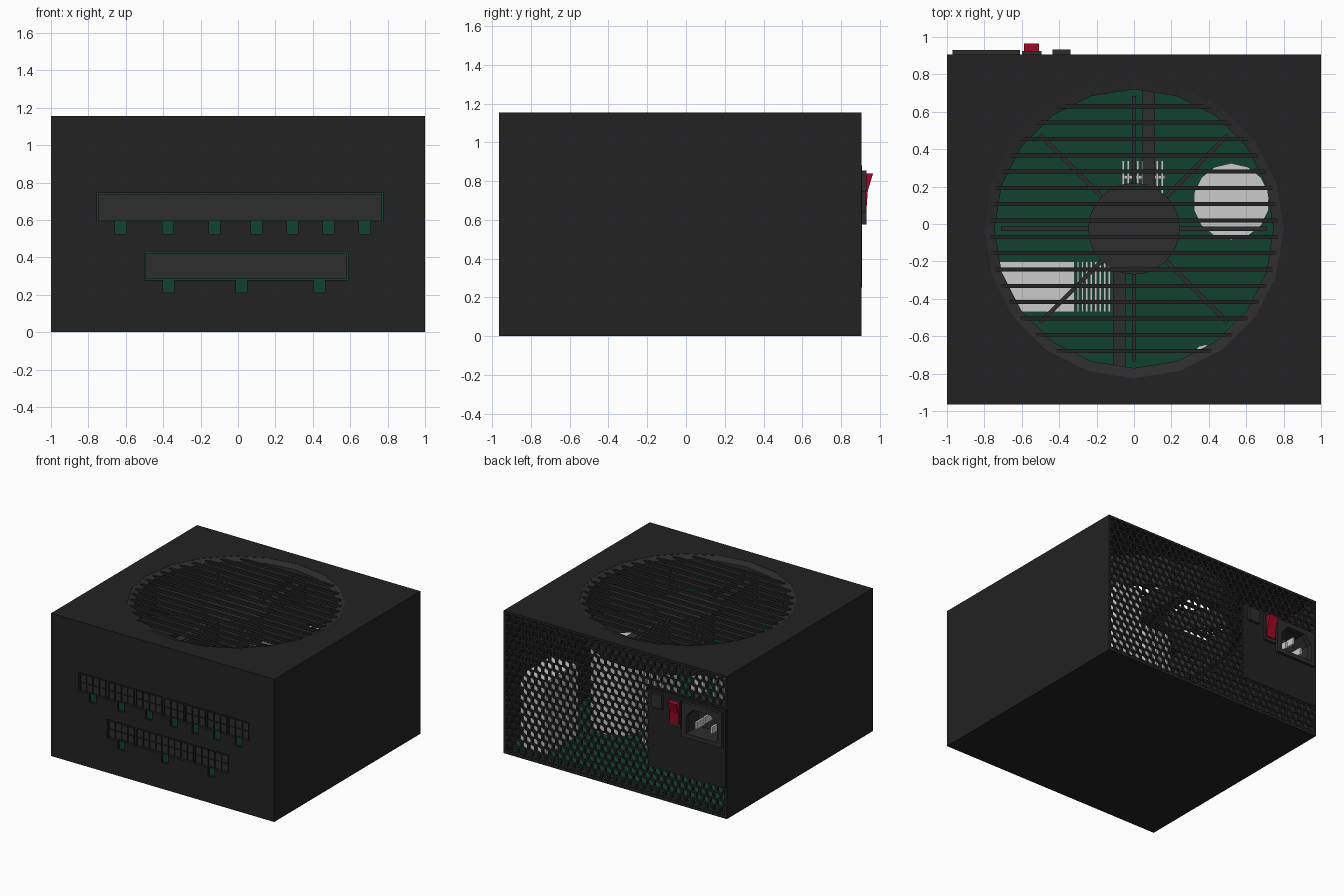
import bpy, bmesh
from math import pi, cos, sin, sqrt, radians
from mathutils import Vector, Matrix

if "Cube" in bpy.data.objects:
    bpy.data.objects.remove(bpy.data.objects["Cube"])


def mat(name, c):
    m = bpy.data.materials.new(name)
    m.diffuse_color = (*c, 1)
    m.use_nodes = True
    m.node_tree.nodes["Principled BSDF"].inputs["Base Color"].default_value = m.diffuse_color
    return m


DARK = mat("dark_metal", (0.016, 0.016, 0.016))
PLASTIC = mat("dark_plastic", (0.026, 0.026, 0.026))
GREEN = mat("board_green", (0.005, 0.055, 0.028))
RED = mat("switch_red", (0.33, 0.003, 0.018))
LIGHT = mat("light_metal", (0.55, 0.55, 0.55))
CY, TOP, BACK, FRONT = -0.025, 1.155, 0.905, -0.965


def finish(name, bm, m):
    bmesh.ops.recalc_face_normals(bm, faces=bm.faces)
    me = bpy.data.meshes.new(name)
    bm.to_mesh(me)
    bm.free()
    ob = bpy.data.objects.new(name, me)
    bpy.context.collection.objects.link(ob)
    if m:
        me.materials.append(m)
    return ob


def add_box(bm, x0, x1, y0, y1, z0, z1, rot=None):
    c = Vector((x0 + x1, y0 + y1, z0 + z1)) / 2
    M = Matrix.Translation(c) @ Matrix.Diagonal((x1 - x0, y1 - y0, z1 - z0, 1))
    bmesh.ops.create_cube(bm, size=1, matrix=(rot or Matrix()) @ M)


def boxes(name, m, *dims):
    bm = bmesh.new()
    for d in dims:
        add_box(bm, *d)
    return finish(name, bm, m)


def cyl(name, m, x, y, z0, z1, r, n):
    bm = bmesh.new()
    bmesh.ops.create_cone(bm, cap_ends=True, segments=n, radius1=r, radius2=r, depth=z1 - z0,
                          matrix=Matrix.Translation((x, y, (z0 + z1) / 2)))
    return finish(name, bm, m)


def prism(name, m, pts, to3d, a, b):
    # extrude a 2D outline between two depths
    bm = bmesh.new()
    f = bm.faces.new([bm.verts.new(to3d(u, v, a)) for u, v in pts])
    r = bmesh.ops.extrude_face_region(bm, geom=[f])
    d = Vector(to3d(0, 0, b)) - Vector(to3d(0, 0, a))
    bmesh.ops.translate(bm, vec=d, verts=[e for e in r["geom"] if isinstance(e, bmesh.types.BMVert)])
    return finish(name, bm, m)


def cut(ob, cutter, keep=False):
    mod = ob.modifiers.new("cut", "BOOLEAN")
    mod.operation, mod.solver, mod.object = "DIFFERENCE", "EXACT", cutter
    bpy.context.view_layer.objects.active = ob
    bpy.ops.object.modifier_apply(modifier=mod.name)
    if not keep:
        bpy.data.objects.remove(cutter)


# case shell, open at the back, with a fan opening in the top
case = boxes("case", DARK, (-1, 1, FRONT, BACK, 0, TOP))
cut(case, boxes("cutter", None, (-0.98, 0.98, FRONT + 0.02, 1.2, 0.02, TOP - 0.02)))
cut(case, cyl("cutter", None, 0, CY, 1.0, 1.3, 0.8, 20))

# front socket rows: slot x range, z base, (x0, x1, columns)
rows = [(-0.755, 0.775, 0.592, [(-0.743, -0.513, 4), (-0.487, -0.262, 4), (-0.24, -0.01, 4),
                                (0.01, 0.187, 3), (0.203, 0.38, 3), (0.396, 0.572, 3), (0.588, 0.768, 3)]),
        (-0.5, 0.59, 0.28, [(-0.487, -0.257, 4), (-0.235, 0.272, 9), (0.288, 0.583, 5)])]
for i, (s0, s1, z, socks) in enumerate(rows):
    cut(case, boxes("cutter", None, (s0, s1, -1.1, -0.9, z, z + 0.152)))
    boxes(f"socket_row_body_{i}", PLASTIC, (s0 + 0.006, s1 - 0.006, -0.949, -0.92, z + 0.006, z + 0.143))
    for j, (a, b, n) in enumerate(socks):
        c = (a + b) / 2
        cut(case, boxes("cutter", None, (c - 0.03, c + 0.03, -1.1, -0.9, z - 0.067, z + 0.01)))
        # socket block with a pocket per pin
        bm = bmesh.new()
        w, h = (b - a) / n, 0.067
        zb, y = z + 0.008, FRONT + 0.003
        g = [[bm.verts.new((a + k * w, y, zb + r * h)) for k in range(n + 1)] for r in range(3)]
        cells = [bm.faces.new((g[r][k], g[r][k + 1], g[r + 1][k + 1], g[r + 1][k]))
                 for r in range(2) for k in range(n)]
        bmesh.ops.inset_individual(bm, faces=cells, thickness=0.006, depth=0)
        bmesh.ops.translate(bm, vec=(0, 0.012, 0), verts=list({v for f in cells for v in f.verts}))
        rim = [e for e in bm.edges if e.is_boundary]
        r = bmesh.ops.extrude_edge_only(bm, edges=rim)
        bmesh.ops.translate(bm, vec=(0, 0.03, 0),
                            verts=[e for e in r["geom"] if isinstance(e, bmesh.types.BMVert)])
        finish(f"socket_{i}_{j}", bm, PLASTIC)
boxes("socket_board", GREEN, (-0.82, 0.84, -0.93, -0.915, 0.18, 0.78))

# fan frame: sloped rim and duct wall, revolved
prof = [(0.805, TOP), (0.745, TOP - 0.02), (0.745, 0.9), (0.78, 0.9)]
bm = bmesh.new()
N = 20
rings = [[bm.verts.new((r * cos(2 * pi * k / N), CY + r * sin(2 * pi * k / N), z)) for r, z in prof]
         for k in range(N)]
for k in range(N):
    p, q = rings[k], rings[(k + 1) % N]
    for i in range(4):
        j = (i + 1) % 4
        bm.faces.new((p[i], q[i], q[j], p[j]))
finish("fan_frame", bm, PLASTIC)

# grill bars
bm = bmesh.new()
for i in range(16):
    d = (i - 7.5) * 0.0873
    hw = sqrt(0.775 ** 2 - d * d)
    add_box(bm, -hw, hw, CY + d - 0.011, CY + d + 0.011, TOP - 0.025, TOP - 0.003)
finish("grill_bars", bm, DARK)

# fan hub, blades and holding arms
cyl("fan_hub", PLASTIC, 0, CY, 0.9, 1.11, 0.245, 24)
bm = bmesh.new()
for k in range(8):
    add_box(bm, 0.2, 0.71, -0.012, 0.012, 0.93, 1.09,
            Matrix.Translation((0, CY, 0)) @ Matrix.Rotation(k * pi / 4, 4, "Z"))
finish("fan_blades", bm, PLASTIC)
boxes("fan_arms", PLASTIC, (0.045, 0.112, 0.17, 0.72, 0.9, 1.07), (-0.112, -0.045, -0.765, -0.22, 0.9, 1.07))

# circuit board and parts inside
boxes("main_board", GREEN, (-0.97, 0.97, -0.93, 0.87, 0.04, 0.06))
cyl("large_capacitor", LIGHT, 0.52, 0.12, 0.06, 0.74, 0.205, 14)
cyl("small_capacitor", LIGHT, 0.38, -0.71, 0.06, 0.4, 0.065, 12)
boxes("corner_block", LIGHT, (0.65, 0.88, 0.45, 0.86, 0.06, 0.65))
boxes("transformer", LIGHT, (-0.74, -0.33, -0.47, -0.2, 0.06, 0.6))
fins = [(-0.33 + 0.024 * i, -0.318 + 0.024 * i, -0.47, -0.2, 0.06, 0.6) for i in range(10)]
boxes("rear_heatsink", LIGHT, (-0.34, -0.11, -0.345, -0.325, 0.06, 0.59), *fins)
fins = [(-0.064 + 0.026 * i, -0.05 + 0.026 * i, 0.16, 0.34, 0.06, 0.78) for i in range(9)]
boxes("heatsink", LIGHT, (-0.06, 0.165, 0.24, 0.26, 0.06, 0.77), *fins)

# honeycomb back grille, leaving out the socket panel
bm = bmesh.new()
P = 0.0625
R = P / sqrt(3)
for row in range(24):
    for col in range(-17, 18):
        cx, cz = (col + 0.5 * (row % 2)) * P, row * R * 1.5
        if cx < -0.33 and 0.29 < cz < 0.84:
            continue
        ring = [[bm.verts.new((cx + r * sin(k * pi / 3), BACK, cz + r * cos(k * pi / 3))) for k in range(6)]
                for r in (R, R * 0.76)]
        for k in range(6):
            n = (k + 1) % 6
            bm.faces.new((ring[0][k], ring[0][n], ring[1][n], ring[1][k]))
bmesh.ops.remove_doubles(bm, verts=bm.verts, dist=0.001)
for co, no in (((0.985, 0, 0), (1, 0, 0)), ((-0.985, 0, 0), (-1, 0, 0)),
               ((0, 0, 0.015), (0, 0, -1)), ((0, 0, 1.14), (0, 0, 1))):
    bmesh.ops.bisect_plane(bm, geom=bm.verts[:] + bm.edges[:] + bm.faces[:], plane_co=co, plane_no=no,
                           clear_outer=True)
r = bmesh.ops.extrude_face_region(bm, geom=bm.faces[:])
bmesh.ops.translate(bm, vec=(0, -0.02, 0), verts=[e for e in r["geom"] if isinstance(e, bmesh.types.BMVert)])
finish("honeycomb_grille", bm, DARK)

# back panel with power inlet, pins, rocker switch and button
panel = boxes("back_panel", DARK, (-0.99, -0.295, 0.88, BACK + 0.002, 0.25, 0.88))
inlet = boxes("power_inlet", PLASTIC, (-0.97, -0.61, 0.74, 0.93, 0.575, 0.855))
hexa = [(-0.93, 0.61), (-0.65, 0.61), (-0.65, 0.75), (-0.71, 0.815), (-0.87, 0.815), (-0.93, 0.75)]
cavity = prism("cutter", None, hexa, lambda u, v, d: (u, d, v), 0.77, 1.0)
cut(panel, cavity, True)
cut(inlet, cavity)
boxes("inlet_pins", LIGHT, *[(x - 0.009, x + 0.009, 0.76, 0.9, z - 0.028, z + 0.028)
                             for x, z in ((-0.86, 0.68), (-0.79, 0.74), (-0.72, 0.68))])
boxes("switch_housing", PLASTIC, (-0.6, -0.495, 0.87, 0.925, 0.635, 0.855))
rocker = [(0.9, 0.655), (0.932, 0.665), (0.938, 0.75), (0.965, 0.84), (0.9, 0.84)]
prism("rocker_switch", RED, rocker, lambda u, v, d: (d, u, v), -0.588, -0.508)
boxes("round_off_button", PLASTIC, (-0.435, -0.34, 0.88, 0.932, 0.745, 0.855))
